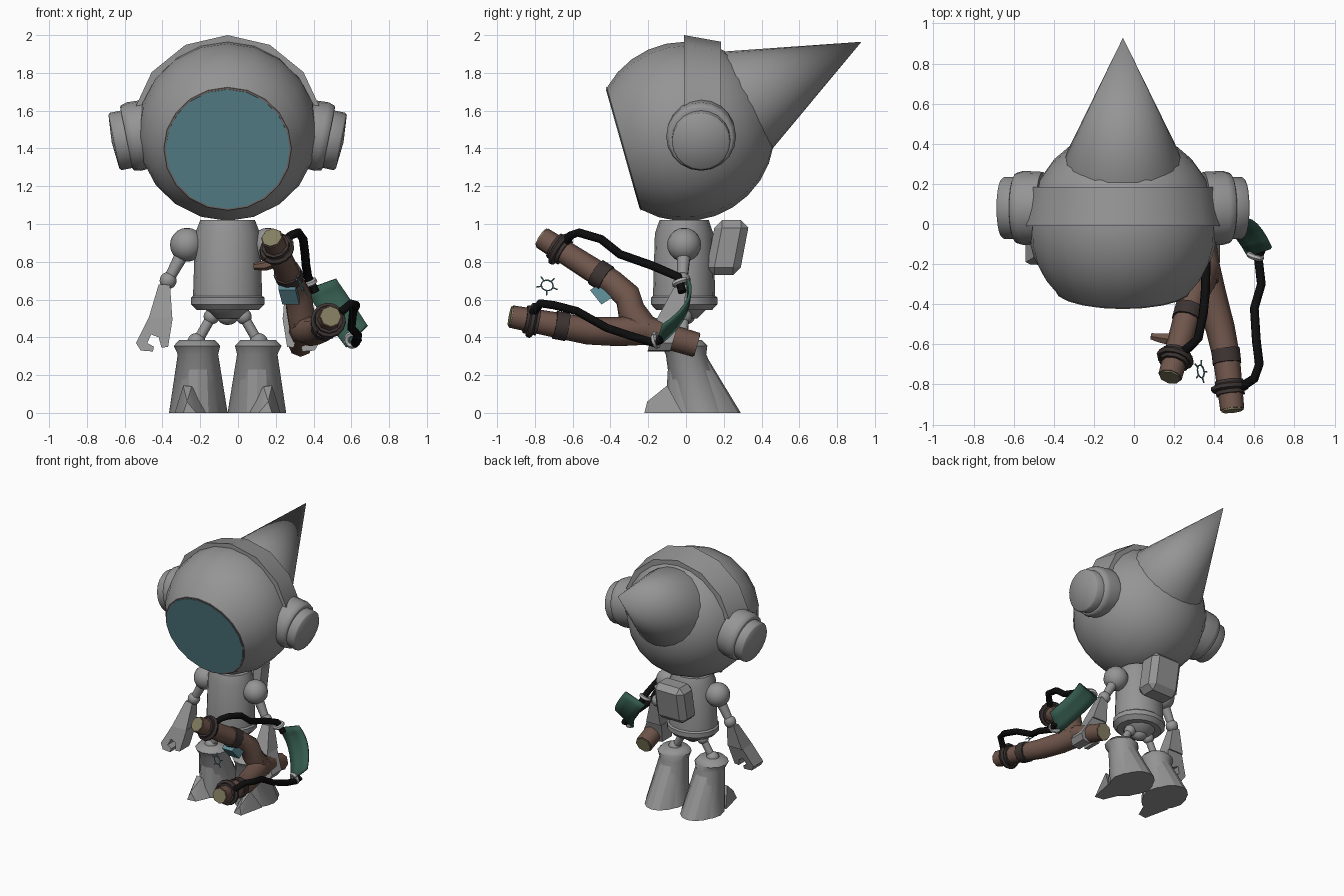
import bpy, bmesh, math
from mathutils import Vector

if "Cube" in bpy.data.objects:
    bpy.data.objects.remove(bpy.data.objects["Cube"])

CX = -0.055  # centre line of the figure


def material(name, rgb):
    m = bpy.data.materials.new(name)
    m.diffuse_color = (*rgb, 1)
    m.use_nodes = True
    m.node_tree.nodes["Principled BSDF"].inputs["Base Color"].default_value = m.diffuse_color
    return m


GREY = material("grey", (0.30, 0.30, 0.30))
GLASS = material("teal_glass", (0.11, 0.26, 0.30))
RIM = material("rim_brown_grey", (0.20, 0.16, 0.15))
WOOD = material("wood", (0.16, 0.092, 0.07))
CUT = material("cut_wood", (0.23, 0.21, 0.12))
WRAP = material("dark_wrap", (0.045, 0.034, 0.032))
BLACK = material("black_rubber", (0.004, 0.004, 0.004))
GREEN = material("green_leather", (0.035, 0.105, 0.075))
PALE = material("pale_ring", (0.45, 0.45, 0.45))


def finish(name, bm, mat, angle=50):
    bmesh.ops.remove_doubles(bm, verts=bm.verts, dist=1e-5)
    bmesh.ops.recalc_face_normals(bm, faces=bm.faces)
    me = bpy.data.meshes.new(name)
    for f in bm.faces:
        f.smooth = True
    bm.to_mesh(me)
    bm.free()
    me.set_sharp_from_angle(angle=math.radians(angle))
    me.materials.append(mat)
    ob = bpy.data.objects.new(name, me)
    bpy.context.collection.objects.link(ob)
    return ob


def sweep(name, pts, radii, mat, segs=10, axis=None, sy=1, angle=50):
    """Round section carried along a path; a fixed axis makes it a lathe."""
    pts = [Vector(p) for p in pts]
    if not isinstance(radii, (list, tuple)):
        radii = [radii] * len(pts)
    bm, rings, u = bmesh.new(), [], None
    for i, p in enumerate(pts):
        t = Vector(axis) if axis else pts[min(i + 1, len(pts) - 1)] - pts[max(i - 1, 0)]
        t.normalize()
        if u is None:
            u = Vector((0, 0, 1)) if abs(t.z) < 0.9 else Vector((1, 0, 0))
        u = (u - t * u.dot(t)).normalized()
        v = t.cross(u)
        r = max(radii[i], 1e-6)
        rings.append([bm.verts.new(p + u * r * math.cos(a) + v * r * sy * math.sin(a))
                      for a in (2 * math.pi * k / segs for k in range(segs))])
    for a, b in zip(rings, rings[1:]):
        for k in range(segs):
            j = (k + 1) % segs
            bm.faces.new((a[k], a[j], b[j], b[k]))
    bm.faces.new(rings[0])
    bm.faces.new(rings[-1])
    return finish(name, bm, mat, angle)


def lathe(name, origin, axis, profile, mat, **kw):
    """Profile is (distance along axis, radius)."""
    ax = Vector(axis).normalized()
    return sweep(name, [Vector(origin) + ax * d for d, _ in profile],
                 [r for _, r in profile], mat, axis=tuple(ax), **kw)


def ball(name, c, r, mat=GREY, segs=16):
    prof = [(-r * math.cos(math.pi * i / 10), r * math.sin(math.pi * i / 10)) for i in range(11)]
    return lathe(name, c, (0, 0, 1), prof, mat, segs=segs)


def ring(name, c, axis, r, thick, mat, segs=14):
    ax = Vector(axis).normalized()
    u = ax.orthogonal().normalized()
    v = ax.cross(u)
    pts = [Vector(c) + r * (u * math.cos(a) + v * math.sin(a))
           for a in (2 * math.pi * k / segs for k in range(segs + 1))]
    return sweep(name, pts, thick, mat, segs=6)


def hull(name, pts, mat=GREY):
    bm = bmesh.new()
    for p in pts:
        bm.verts.new(p)
    bmesh.ops.convex_hull(bm, input=bm.verts)
    return finish(name, bm, mat, 25)


# Helmet: sphere with a flat tilted face
HC, FACE, R = Vector((CX, -0.005, 1.49)), Vector((0, -0.962, -0.272)), 0.475
angs = [math.radians(44.8 + 135.2 * i / 11) for i in range(12)]
lathe("helmet", HC, FACE, [(R * math.cos(a), R * math.sin(a)) for a in angs], GREY, segs=20)
lathe("visor_rim", HC + FACE * 0.335, FACE, [(0, 0.338), (0.005, 0.338)], RIM, segs=20)
lathe("visor", HC + FACE * 0.337, FACE, [(0, 0.328), (0.006, 0.328)], GLASS, segs=20)

# Cone pointing back and up
lathe("helmet_cone", (CX, 0.315, 1.65), (0, 0.605, 0.31),
      [(0, 0.29), (0.01, 0.29), (0.69, 0)], GREY, segs=24)

# Headband arc
bm, rows = bmesh.new(), []
for k in range(-4, 5):
    a = math.radians(26 * k)
    rows.append([bm.verts.new((CX + r * math.sin(a), y, 1.49 + r * math.cos(a)))
                 for r, y in ((0.43, -0.01), (0.51, -0.01), (0.475, 0.185), (0.40, 0.185))])
for a, b in zip(rows, rows[1:]):
    for k in range(4):
        bm.faces.new((a[k], a[(k + 1) % 4], b[(k + 1) % 4], b[k]))
bm.faces.new(rows[0])
bm.faces.new(rows[-1])
finish("headband", bm, GREY, 40)

# Torso, pelvis and backpack
lathe("torso", (CX, -0.01, 0), (0, 0, 1),
      [(0.545, 0.165), (0.575, 0.195), (0.61, 0.195), (0.62, 0.183), (0.95, 0.172), (1.02, 0.145)],
      GREY, segs=16, sy=0.9, angle=35)
lathe("hip_plate", (CX, -0.01, 0), (0, 0, 1), [(0.50, 0.07), (0.55, 0.12)], GREY, segs=12)
ball("pelvis", (CX, -0.01, 0.53), 0.065)
hull("backpack", [(CX + sx * x, 0.22 + sy * y + 0.02 * sz, 0.875 + sz * z)
                  for sx in (-1, 1) for sy in (-1, 1) for sz in (-1, 1)
                  for x, y, z in ((0.13, 0.05, 0.105), (0.09, 0.09, 0.105), (0.09, 0.05, 0.145))][:]
     ).rotation_euler = (0, 0, 0)

for s, side in ((-1, "left"), (1, "right")):
    def P(x, y, z):
        return Vector((CX + s * x, y, z))

    # Ear cups, tilted slightly downward
    ax = (s * 0.98, 0, -0.2)
    lathe("ear_pad_" + side, P(0.536, 0.08, 1.455), ax,
          [(-0.14, 0.18), (-0.04, 0.185), (-0.005, 0.175), (0, 0.165)], GREY, segs=20)
    lathe("ear_cap_" + side, P(0.602, 0.08, 1.435), ax,
          [(-0.09, 0.155), (-0.01, 0.155), (0, 0.145), (0.012, 0)], GREY, segs=20)

    # Arm
    ball("shoulder_" + side, P(0.215, -0.01, 0.89), 0.09)
    sweep("upper_arm_" + side, [P(0.23, -0.01, 0.86), P(0.315, -0.02, 0.70)], [0.038, 0.028], GREY)
    ball("elbow_" + side, P(0.315, -0.02, 0.70), 0.045, segs=12)
    hull("forearm_" + side,
         [P(0.335 + 0.03 * a, -0.025 + 0.03 * b, 0.68) for a in (-1, 1) for b in (-1, 1)]
         + [P(0.355 + 0.062 * a, -0.085 + 0.065 * b, 0.505) for a in (-1, 1) for b in (-1, 1)])
    # Gripping hand: hooked outline with thickness
    outline = [(0.29, 0.505), (0.417, 0.505), (0.485, 0.37), (0.46, 0.33), (0.395, 0.325),
               (0.39, 0.35), (0.425, 0.37), (0.405, 0.415), (0.365, 0.40), (0.35, 0.345), (0.315, 0.35)]
    bm = bmesh.new()
    f = bm.faces.new([bm.verts.new(P(x, -0.15 - (0.505 - z) * 0.3, z)) for x, z in outline])
    ext = bmesh.ops.extrude_face_region(bm, geom=[f])
    for v in ext["geom"]:
        if isinstance(v, bmesh.types.BMVert):
            v.co.y += 0.12
    finish("hand_" + side, bm, GREY, 25)

    # Leg and boot
    ball("hip_joint_" + side, P(0.085, -0.01, 0.51), 0.042, segs=12)
    sweep("leg_" + side, [P(0.085, -0.01, 0.51), P(0.165, -0.02, 0.37)], 0.027, GREY)
    ball("ankle_" + side, P(0.165, -0.02, 0.375), 0.048, segs=12)
    sweep("boot_" + side,
          [P(0.155, 0.09, 0), P(0.157, 0.0, 0.31), P(0.162, -0.01, 0.355), P(0.162, -0.01, 0.385)],
          [0.155, 0.107, 0.123, 0.095], GREY, segs=12, axis=(0, 0, 1), sy=1.0)
    # Heel spread and pointed toe
    hull("heel_" + side, [P(0.155 + 0.14 * math.cos(a), 0.09 + 0.2 * math.sin(a), 0)
                          for a in (math.pi * k / 8 for k in range(-8, 9))]
         + [P(0.157 + 0.09 * math.cos(a), 0.0 + 0.09 * math.sin(a), 0.33)
            for a in (math.pi * k / 6 for k in range(12))])
    hull("toe_" + side, [P(0.09, -0.04, 0), P(0.28, -0.02, 0), P(0.165, -0.21, 0), P(0.235, -0.22, 0),
                         P(0.215, -0.205, 0.06), P(0.235, -0.10, 0.145), P(0.19, -0.1, 0.14)])

# Slingshot frame: handle and two fork arms
J = (0.35, -0.22, 0.44)
upper = [J, (0.33, -0.29, 0.54), (0.32, -0.31, 0.62), (0.285, -0.39, 0.69), (0.18, -0.76, 0.925)]
lower = [J, (0.385, -0.36, 0.43), (0.43, -0.52, 0.435), (0.46, -0.66, 0.46), (0.49, -0.925, 0.51)]
sweep("slingshot_handle", [(0.33, 0.055, 0.36), (0.34, -0.08, 0.40), J, (0.35, -0.29, 0.50)],
      [0.066, 0.068, 0.08, 0.07], WOOD, segs=8)
sweep("handle_end", [(0.33, 0.053, 0.36), (0.33, 0.06, 0.358)], 0.06, CUT, segs=8)
for label, path in (("upper", upper), ("lower", lower)):
    sweep(label + "_fork", path, [0.08, 0.077, 0.073, 0.068, 0.06], WOOD, segs=8)
    a, b = Vector(path[-2]), Vector(path[-1])
    d = (b - a).normalized()
    sweep(label + "_fork_end", [b, b + d * 0.008], 0.055, CUT, segs=8)
    for n, back in (("outer", 0.11), ("inner", 0.27 if label == "lower" else 0.38)):
        c = b - d * back
        sweep(f"{label}_{n}_wrap", [c - d * 0.035, c + d * 0.035], 0.075, WRAP, segs=10)
    ring(label + "_cord_loop", b - d * 0.11, d, 0.078, 0.018, WRAP)
sweep("twig", [(0.22, -0.58, 0.81), (0.14, -0.57, 0.78), (0.085, -0.56, 0.775)], [0.035, 0.028, 0.018], WOOD, segs=6)
hull("fork_tag", [(0.27 + 0.045 * a + 0.01 * b, -0.45 + 0.03 * b - 0.028 * c, 0.63 - 0.038 * b - 0.018 * c)
                  for a in (-1, 1) for b in (-1, 1) for c in (-1, 1)], GLASS)

# Elastic cords
sweep("upper_cord", [(0.23, -0.65, 0.89), (0.28, -0.61, 0.94), (0.32, -0.57, 0.955), (0.345, -0.45, 0.92),
                     (0.355, -0.35, 0.84), (0.36, -0.18, 0.78), (0.37, -0.04, 0.72), (0.41, -0.02, 0.64)],
      0.023, BLACK, segs=8)
sweep("lower_cord", [(0.54, -0.81, 0.53), (0.60, -0.77, 0.58), (0.625, -0.7, 0.57), (0.61, -0.58, 0.54),
                     (0.60, -0.42, 0.45), (0.635, -0.3, 0.41), (0.62, -0.17, 0.37), (0.635, -0.13, 0.39)],
      0.023, BLACK, segs=8)
ring("upper_pouch_ring", (0.375, -0.03, 0.69), (0.3, 0.3, -0.9), 0.032, 0.015, PALE)
ring("lower_pouch_ring", (0.605, -0.16, 0.385), (0.3, 0.9, 0.2), 0.032, 0.015, PALE)

# Curved leather pouch
TL, TR, BL, BR = ((0.35, 0.65), (0.52, 0.71), (0.57, 0.35), (0.685, 0.465))
bm, rows = bmesh.new(), []
for i in range(8):
    t = i / 7
    bend = 0.01 - 0.13 * t + 0.24 * t * (1 - t)
    row = []
    for j in range(4):
        w = j / 3
        x = (TL[0] * (1 - w) + TR[0] * w) * (1 - t) + (BL[0] * (1 - w) + BR[0] * w) * t
        z = (TL[1] * (1 - w) + TR[1] * w) * (1 - t) + (BL[1] * (1 - w) + BR[1] * w) * t
        row.append(bm.verts.new((x, bend - 0.04 * (1 - w) * t, z)))
    rows.append(row)
for a, b in zip(rows, rows[1:]):
    for j in range(3):
        bm.faces.new((a[j], a[j + 1], b[j + 1], b[j]))
pouch = finish("pouch", bm, GREEN)
mod = pouch.modifiers.new("thickness", "SOLIDIFY")
mod.thickness, mod.offset = 0.016, 0

# Floating spiked ring
C, AX = Vector((0.333, -0.735, 0.675)), Vector((0.85, 0.15, 0.5)).normalized()
ring("float_ring", C, AX, 0.032, 0.004, GLASS)
u = AX.orthogonal().normalized()
v = AX.cross(u)
for k in range(5):
    a = 2 * math.pi * k / 5
    d = u * math.cos(a) + v * math.sin(a)
    sweep(f"float_spike_{k}", [C + d * 0.032, C + d * 0.06], 0.004, GLASS, segs=5)
